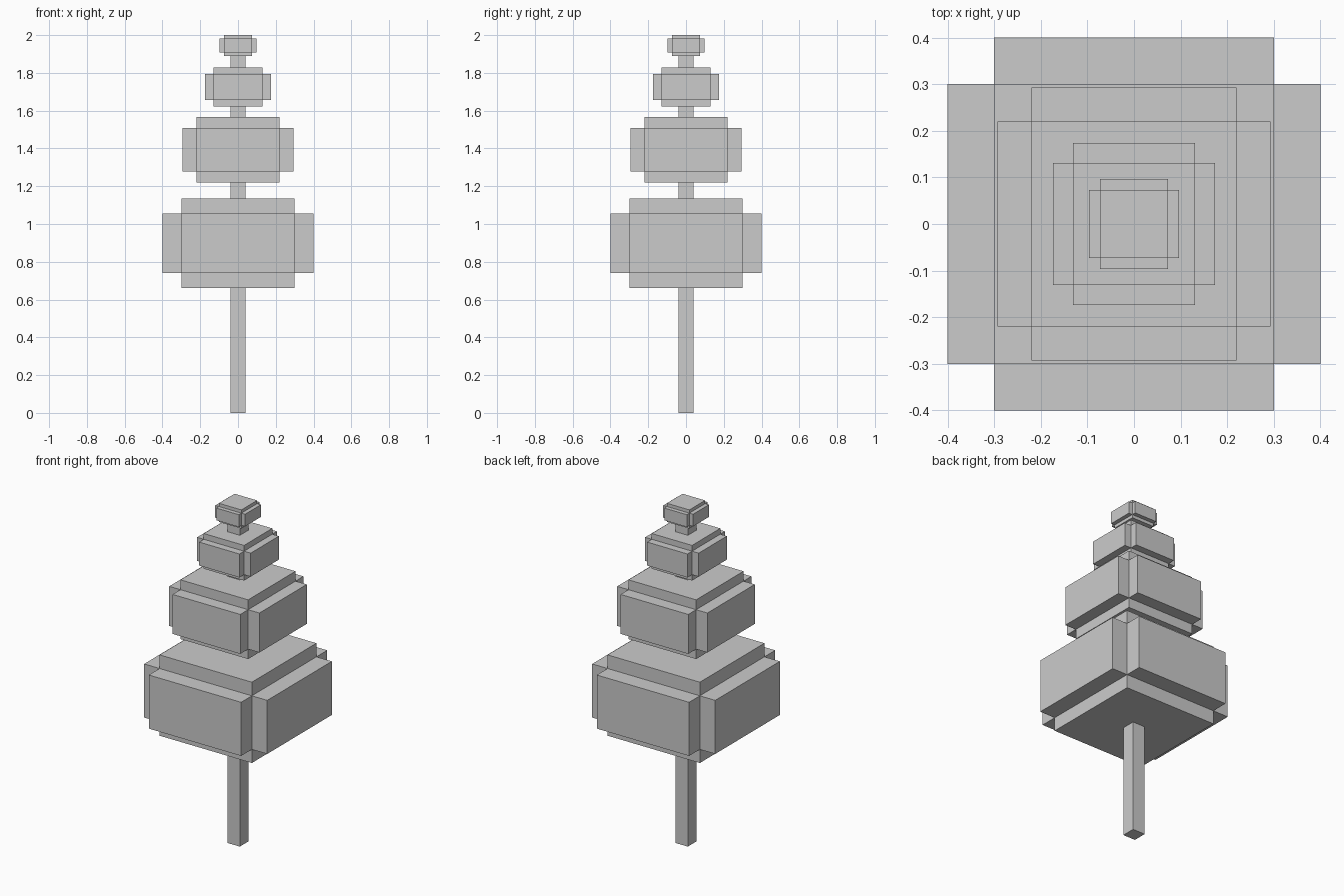
import bpy
import bmesh
from mathutils import Matrix, Vector

if "Cube" in bpy.data.objects:
    bpy.data.objects.remove(bpy.data.objects["Cube"])


def make_boxes(name, boxes):
    """One object from boxes given as (half_x, half_y, z_low, z_high)."""
    bm = bmesh.new()
    for hx, hy, z0, z1 in boxes:
        place = Matrix.Translation((0, 0, (z0 + z1) / 2))
        size = Matrix.Diagonal(Vector((2 * hx, 2 * hy, z1 - z0, 1)))
        bmesh.ops.create_cube(bm, size=1, matrix=place @ size)
    mesh = bpy.data.meshes.new(name)
    bm.to_mesh(mesh)
    bm.free()
    obj = bpy.data.objects.new(name, mesh)
    bpy.context.collection.objects.link(obj)
    return obj


# Trunk runs up through every foliage tier
make_boxes("trunk", [(0.04, 0.04, 0, 1.92)])

# Foliage tiers: wide half-width, narrow half-width, outer z range, inner z range
tiers = [
    ("foliage_bottom", 0.40, 0.30, 0.66, 1.135, 0.74, 1.055),
    ("foliage_lower", 0.293, 0.22, 1.219, 1.567, 1.277, 1.509),
    ("foliage_upper", 0.174, 0.131, 1.622, 1.829, 1.657, 1.795),
    ("foliage_top", 0.097, 0.073, 1.89, 2.0, 1.909, 1.981),
]
for name, wide, narrow, z0, z1, m0, m1 in tiers:
    # Three crossed boxes, each long along one axis
    make_boxes(name, [
        (narrow, narrow, z0, z1),
        (wide, narrow, m0, m1),
        (narrow, wide, m0, m1),
    ])
